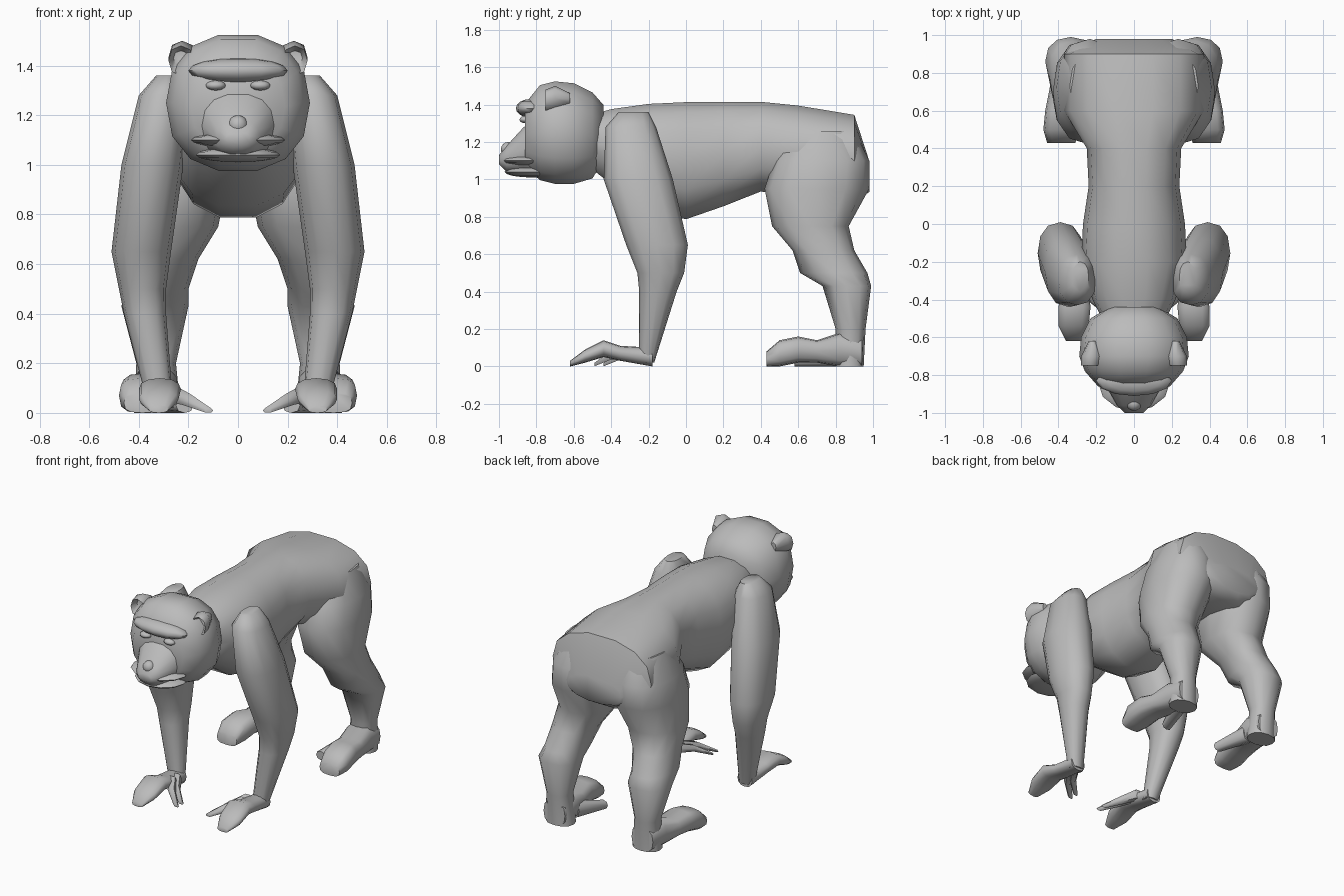
import bpy, bmesh
from math import sin, cos, pi, radians, copysign
from mathutils import Matrix, Vector

default_cube = bpy.data.objects.get("Cube")
if default_cube:
    bpy.data.objects.remove(default_cube)

grey = bpy.data.materials.new("plain grey")
grey.use_nodes = True
grey.diffuse_color = (.5, .5, .5, 1)
grey.node_tree.nodes["Principled BSDF"].inputs["Base Color"].default_value = grey.diffuse_color


def finish(name, bm, mirrored):
    """Turn a bmesh into a smooth shaded object, optionally mirrored to the other side."""
    bmesh.ops.recalc_face_normals(bm, faces=bm.faces[:])
    mesh = bpy.data.meshes.new(name)
    bm.to_mesh(mesh)
    bm.free()
    mesh.materials.append(grey)
    mesh.shade_smooth()
    mesh.set_sharp_from_angle(angle=radians(60))
    part = bpy.data.objects.new(name, mesh)
    bpy.context.collection.objects.link(part)
    if mirrored:
        part.modifiers.new("both sides", "MIRROR")


def rounded(value, power):
    """Push a circle coordinate outwards, giving a squarer section."""
    return copysign(abs(value) ** (2 / power), value)


def section(bm, axis, ring, sides, power):
    """One closed rounded outline between low and high limits."""
    along, x_low, x_high, low, high = ring
    outline = []
    for step in range(sides):
        angle = 2 * pi * step / sides
        across = rounded(cos(angle), power)
        upward = rounded(sin(angle), power)
        x = (x_low + x_high + across * (x_high - x_low)) / 2
        other = (low + high + upward * (high - low)) / 2
        point = (x, other, along) if axis == "z" else (x, along, other)
        outline.append(bm.verts.new(point))
    return outline


def loft(name, axis, rings, sides=12, power=2.3, mirrored=True):
    """Skin sections: position along axis, x limits, then limits of the third axis."""
    bm = bmesh.new()
    outlines = [section(bm, axis, ring, sides, power) for ring in rings]
    for first, second in zip(outlines, outlines[1:]):
        for i in range(sides):
            before = i - 1
            bm.faces.new((first[before], first[i], second[i], second[before]))
    bm.faces.new(outlines[0])
    bm.faces.new(outlines[-1])
    finish(name, bm, mirrored)


def centred(name, rings, sides=14):
    """Loft along y from sections given as y, half width, bottom and top."""
    full_rings = [(y, -half, half, bottom, top) for y, half, bottom, top in rings]
    loft(name, "y", full_rings, sides, mirrored=False)


def ball(name, centre, radii, mirrored=False):
    """Low-poly ellipsoid."""
    bm = bmesh.new()
    placement = Matrix.Translation(Vector(centre)) @ Matrix.Diagonal(Vector(radii)).to_4x4()
    bmesh.ops.create_uvsphere(bm, u_segments=12, v_segments=8, radius=1, matrix=placement)
    finish(name, bm, mirrored)


# Trunk from neck to rump
centred("torso", [
    (-.5, .17, 1.05, 1.35), (-.4, .22, .97, 1.38), (-.2, .28, .83, 1.41),
    (0, .27, .78, 1.42), (.2, .24, .85, 1.42), (.4, .25, .93, 1.42),
    (.6, .37, .9, 1.4), (.9, .37, .88, 1.35), (.98, .2, .93, 1.1)])

# Skull and muzzle
centred("head", [
    (-.44, .13, 1.1, 1.4), (-.5, .23, 1, 1.47), (-.6, .28, .97, 1.52),
    (-.7, .29, .97, 1.53), (-.78, .26, .99, 1.51), (-.86, .19, 1.06, 1.41)])
centred("muzzle", [
    (-.8, .18, 1.02, 1.33), (-.87, .14, 1.03, 1.28),
    (-.96, .09, 1.04, 1.18), (-1, .05, 1.08, 1.13)])

# Face details
ball("brow", (0, -.83, 1.38), (.2, .08, .05))
ball("lips", (0, -.84, 1.1), (.19, .15, .03))
ball("chin", (0, -.82, 1.04), (.17, .15, .03))
ball("nose", (0, -.95, 1.16), (.04, .04, .04))
ball("eyes", (.09, -.86, 1.32), (.04, .03, .02), mirrored=True)

# Cupped ears, open to the front
loft("ears", "y", [
    (-.62, .2, .24, 1.4, 1.46), (-.7, .17, .28, 1.37, 1.5),
    (-.75, .18, .28, 1.36, 1.48), (-.71, .2, .26, 1.4, 1.46)], sides=8)

# Arms from shoulder to wrist
loft("arms", "z", [
    (1.36, .24, .33, -.36, -.2), (1.28, .2, .4, -.43, -.16),
    (1, .22, .47, -.44, -.07), (.65, .27, .51, -.32, .01),
    (.5, .29, .48, -.26, -.01), (.4, .29, .46, -.25, -.05),
    (.02, .26, .36, -.25, -.17)])

# Hands with inward thumb and finger
loft("hands", "y", [
    (-.18, .26, .37, 0, .1), (-.35, .24, .38, .03, .11),
    (-.44, .23, .4, .05, .14), (-.54, .24, .4, .02, .09), (-.62, .28, .36, 0, .03)])
for digit_name, reach in (("thumbs", 0), ("inner_fingers", -.05)):
    loft(digit_name, "y", [
        (reach - .27, .23, .3, .04, .11), (reach - .36, .18, .24, .03, .08),
        (reach - .44, .1, .14, 0, .02)], sides=6)

# Hind legs from hip to heel
loft("hind_legs", "z", [
    (1.26, .1, .34, .56, .9), (1.1, .06, .41, .47, .98), (.95, .04, .43, .42, .98),
    (.75, .08, .43, .46, .87), (.62, .16, .44, .57, .9), (.5, .2, .45, .61, .97),
    (.43, .2, .47, .73, .99), (.2, .25, .41, .8, .96), (0, .23, .42, .8, .95)])

# Feet with splayed big toe
loft("feet", "y", [
    (.94, .25, .41, 0, .15), (.82, .24, .43, 0, .18), (.7, .26, .45, .02, .14),
    (.6, .28, .47, .02, .16), (.5, .29, .48, 0, .14), (.43, .31, .46, 0, .08)], power=3)
loft("big_toes", "y", [(.8, .24, .34, 0, .12), (.58, .18, .25, 0, .06)], sides=8)
